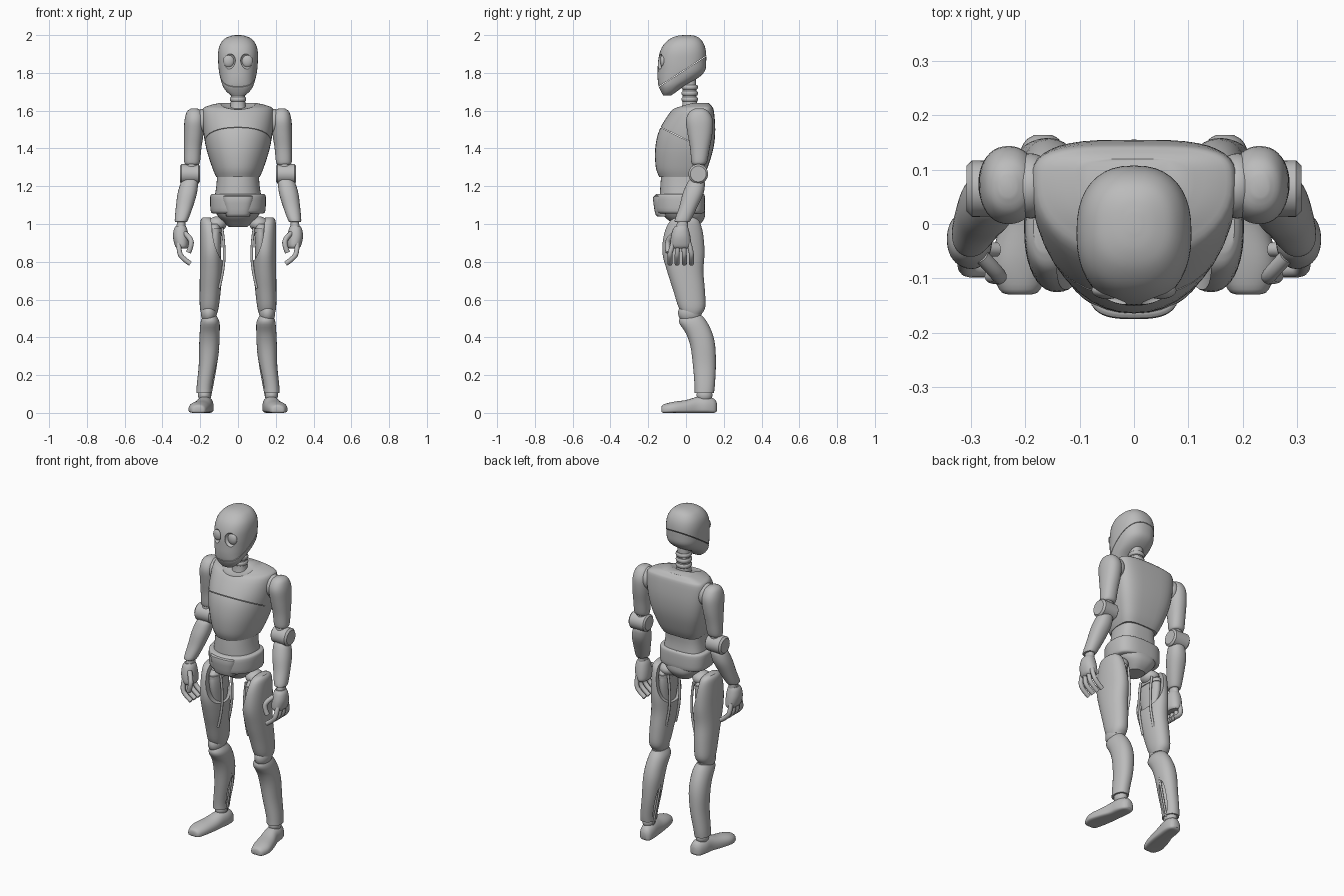
import bpy, bmesh, math
from mathutils import Matrix, Vector

cube = bpy.data.objects.get("Cube")
if cube:
    bpy.data.objects.remove(cube, do_unlink=True)

grey = bpy.data.materials.new("plain_grey")
grey.use_nodes = True
grey.diffuse_color = (0.5, 0.5, 0.5, 1)
grey.node_tree.nodes["Principled BSDF"].inputs["Base Color"].default_value = grey.diffuse_color


def finish(name, data, mirror):
    data.materials.append(grey)
    obj = bpy.data.objects.new(name, data)
    bpy.context.collection.objects.link(obj)
    if mirror:
        obj.modifiers.new("mirror", 'MIRROR')
    return obj


def from_bmesh(name, bm, mirror):
    bmesh.ops.recalc_face_normals(bm, faces=bm.faces)
    mesh = bpy.data.meshes.new(name)
    bm.to_mesh(mesh)
    bm.free()
    return finish(name, mesh, mirror)


def smooth_rings(rings, steps):
    """Catmull-Rom interpolation between the given sections."""
    result = []
    last = len(rings) - 1
    for i in range(last):
        quad = rings[max(i - 1, 0)], rings[i], rings[i + 1], rings[min(i + 2, last)]
        for k in range(steps):
            t = k / steps
            result.append([b + t * ((c - a) + t * ((2*a - 5*b + 4*c - d) + t * (3*b - a - 3*c + d))) / 2
                           if steps > 1 else b for a, b, c, d in zip(*quad)])
    return result + [list(rings[-1])]


def loft(name, rings, axis="z", mirror=True, low=2.2, high=2.2, mid=0.5, steps=4, sides=40):
    """Skin sections given as (position, centre, half width, near edge, far edge)."""
    bm = bmesh.new()
    loops = []
    for t, centre, half, near, far in smooth_rings(rings, steps):
        middle = near + (far - near) * mid
        loop = []
        for k in range(sides):
            a = math.tau * k / sides
            c, s = math.cos(a), math.sin(a)
            power = 2 / (high if s > 0 else low)
            u = centre + half * math.copysign(abs(c) ** power, c)
            reach = far - middle if s > 0 else middle - near
            v = middle + reach * math.copysign(abs(s) ** power, s)
            place = {"z": (u, v, t), "y": (u, t, v), "x": (t, u, v)}[axis]
            loop.append(bm.verts.new(place))
        loops.append(loop)
    for a, b in zip(loops, loops[1:]):
        for k in range(sides):
            j = (k + 1) % sides
            bm.faces.new((a[k], a[j], b[j], b[k]))
    bm.faces.new(loops[0])
    bm.faces.new(loops[-1])
    return from_bmesh(name, bm, mirror)


def ellipsoid(name, centre, radii, mirror=True, tilt=0):
    bm = bmesh.new()
    turn = Matrix.Translation(centre) @ Matrix.Rotation(math.radians(tilt), 4, 'X')
    bmesh.ops.create_uvsphere(bm, u_segments=32, v_segments=20, radius=1,
                              matrix=turn @ Matrix.Diagonal((*radii, 1)))
    return from_bmesh(name, bm, mirror)


def slab(centre, size, tilt):
    bm = bmesh.new()
    turn = Matrix.Translation(centre) @ Matrix.Rotation(math.radians(tilt), 4, 'X')
    bmesh.ops.create_cube(bm, size=1, matrix=turn @ Matrix.Diagonal((*size, 1)))
    return from_bmesh("seam_cutter", bm, False)


def tube(name, points, radius, mirror=True):
    curve = bpy.data.curves.new(name, 'CURVE')
    curve.dimensions = '3D'
    curve.bevel_depth = radius
    curve.bevel_resolution = 4
    curve.use_fill_caps = True
    line = curve.splines.new('NURBS')
    line.points.add(len(points) - 1)
    for p, co in zip(line.points, points):
        p.co = (*co, 1)
    line.order_u = 3
    line.use_endpoint_u = True
    return finish(name, curve, mirror)


def cut(obj, cutter):
    mod = obj.modifiers.new("cut", 'BOOLEAN')
    mod.operation = 'DIFFERENCE'
    mod.solver = 'EXACT'
    mod.object = cutter
    obj.modifiers.move(len(obj.modifiers) - 1, 0)
    bpy.context.view_layer.objects.active = obj
    bpy.ops.object.modifier_apply(modifier=mod.name)
    bpy.data.objects.remove(cutter, do_unlink=True)


# Head with mask seam and round eyes
head = loft("head", [(1.68, 0, .035, -.12, -.08), (1.7, 0, .06, -.132, -.05), (1.73, 0, .08, -.145, -.01),
                     (1.77, 0, .093, -.15, .06), (1.81, 0, .101, -.15, .1), (1.86, 0, .105, -.148, .107),
                     (1.91, 0, .105, -.138, .106), (1.95, 0, .095, -.118, .096), (1.98, 0, .072, -.085, .076),
                     (1.995, 0, .04, -.05, .05), (2, 0, .012, -.015, .02)], mirror=False, low=2.3, high=2.4)
cut(head, slab((0, 0, 1.82), (.4, .5, .003), 33))
for side in (-1, 1):
    cut(head, ellipsoid("eye_cutter", (side * .049, -.14, 1.862), (.037, .02, .042), False))
ellipsoid("eye_lens", (.049, -.122, 1.862), (.029, .016, .033))

# Neck with stacked rings
loft("neck", [(1.58, 0, .05, -.03, .075), (1.65, 0, .038, -.018, .058), (1.8, 0, .036, -.02, .052)], mirror=False)
for k in range(3):
    z = 1.66 + .032 * k
    loft("neck_ring", [(z - .012, 0, .038, -.018, .058), (z - .006, 0, .043, -.023, .063),
                       (z + .006, 0, .043, -.023, .063), (z + .012, 0, .038, -.018, .058)], mirror=False, steps=2)

# Torso: chest shell, waist, belt and pelvis
chest = loft("chest", [(1.64, 0, .1, 0, .12), (1.625, 0, .16, -.035, .135), (1.6, 0, .188, -.077, .147),
                       (1.5, 0, .185, -.14, .155), (1.4, 0, .168, -.163, .145), (1.3, 0, .137, -.16, .115),
                       (1.25, 0, .116, -.142, .09)], mirror=False, low=2.1, high=3.5, mid=.66)
cut(chest, ellipsoid("collar_cutter", (0, .01, 1.645), (.1, .1, .025), False, 18))
cut(chest, slab((0, -.08, 1.485), (.5, .2, .003), -26))
loft("waist", [(1.27, 0, .11, -.13, .085), (1.2, 0, .115, -.136, .08), (1.12, 0, .128, -.14, .088)],
     mirror=False, high=3, mid=.6)
loft("belt", [(1.055, 0, .132, -.145, .088), (1.07, 0, .145, -.163, .1), (1.145, 0, .147, -.166, .1),
              (1.16, 0, .136, -.152, .092)], mirror=False, high=2.8, mid=.6)
loft("belt_plate", [(1.04, 0, .06, -.15, -.06), (1.055, 0, .066, -.163, -.05), (1.135, 0, .084, -.175, -.05),
                    (1.15, 0, .08, -.165, -.06)], mirror=False, low=3, steps=3)
loft("pelvis", [(1.08, 0, .13, -.135, .098), (1.04, 0, .105, -.115, .1), (1.01, 0, .075, -.08, .085),
                (.985, 0, .05, -.05, .06)], mirror=False, low=2.6, high=2.6)

# Arms
ellipsoid("shoulder_joint", (.19, .07, 1.545), (.045, .06, .065))
loft("upper_arm", [(1.612, .232, .015, .05, .09), (1.595, .23, .04, .02, .12), (1.55, .23, .053, 0, .142),
                   (1.48, .234, .052, .008, .14), (1.4, .24, .046, .022, .125), (1.33, .243, .042, .028, .112),
                   (1.315, .243, .034, .035, .1)])
loft("elbow", [(.2, .065, .04, 1.225, 1.305), (.208, .065, .05, 1.215, 1.315), (.298, .065, .052, 1.213, 1.317),
               (.308, .065, .042, 1.223, 1.307)], axis="x", low=2, high=2, steps=1)
loft("elbow_link", [(1.34, .242, .03, .035, .1), (1.2, .256, .034, .025, .09)])
loft("forearm", [(1.235, .254, .035, .02, .09), (1.215, .258, .046, .005, .1), (1.16, .269, .051, -.018, .092),
                 (1.09, .284, .045, -.036, .06), (1.02, .3, .035, -.06, .025), (1.01, .302, .028, -.052, .015)])
loft("wrist", [(1.02, .3, .022, -.045, .01), (.97, .303, .024, -.055, .01)])
loft("palm", [(.99, .303, .026, -.058, .008), (.97, .304, .036, -.07, .015), (.93, .303, .041, -.08, .024),
              (.885, .298, .036, -.082, .028), (.87, .296, .025, -.07, .02)])
for k in range(4):
    root, tip = -.066 + .027 * k, -.085 + .038 * k
    tube("finger", [(.312, root, .9), (.314, tip, .85), (.29, tip, .815), (.252, tip, .79)], .013)
tube("thumb", [(.28, -.06, .95), (.252, -.09, .925), (.245, -.1, .89), (.262, -.095, .85)], .014)

# Thigh shell opened on its inner upper side, with core and rods
thigh = loft("thigh", [(1.035, .165, .02, -.05, .04), (1.015, .157, .042, -.085, .07), (.95, .144, .058, -.115, .09),
                       (.85, .141, .06, -.125, .098), (.75, .142, .06, -.1, .092), (.65, .147, .056, -.068, .1),
                       (.56, .152, .05, -.04, .102), (.52, .153, .04, -.015, .08)])
cut(thigh, ellipsoid("thigh_cutter", (.072, -.01, .99), (.075, .22, .19)))
ellipsoid("hip_joint", (.11, .005, 1), (.05, .055, .04))
loft("thigh_core", [(1, .125, .026, -.06, .05), (.97, .122, .032, -.085, .07), (.9, .12, .032, -.085, .07),
                    (.8, .122, .03, -.06, .05)])
for y in (-.045, .05):
    tube("thigh_rod", [(.085, y, .98), (.072, y, .9), (.074, y, .76), (.1, y, .66)], .007)
loft("thigh_band", [(.955, .12, .036, -.09, .075), (.975, .12, .036, -.09, .075)], steps=1)

# Knee, shin with an inner slot, and tendon
ellipsoid("knee", (.155, .02, .53), (.042, .062, .056))
shin = loft("shin", [(.515, .15, .036, -.025, .085), (.48, .148, .05, -.037, .112), (.42, .15, .053, 0, .14),
                     (.35, .153, .053, .024, .155), (.25, .161, .047, .037, .158), (.15, .176, .042, .045, .153),
                     (.105, .18, .041, .046, .148)])
cut(shin, ellipsoid("shin_cutter", (.118, .1, .2), (.035, .025, .12)))
tube("tendon", [(.106, .09, .33), (.124, .1, .2), (.15, .1, .08)], .006)

# Ankle and foot
ellipsoid("ankle", (.178, .098, .095), (.034, .042, .04))
loft("foot", [(-.13, .21, .02, .008, .03), (-.12, .21, .038, 0, .044), (-.07, .208, .054, 0, .058),
              (0, .193, .052, 0, .068), (.06, .179, .045, 0, .085), (.11, .173, .044, 0, .088),
              (.15, .168, .034, 0, .074), (.164, .167, .016, .01, .05)], axis="y", low=4, high=2.2, mid=.35)

# Smooth shading that keeps the cut edges sharp
bpy.ops.object.select_all(action='DESELECT')
for obj in bpy.context.scene.objects:
    if obj.type == 'MESH':
        obj.select_set(True)
        bpy.context.view_layer.objects.active = obj
bpy.ops.object.shade_smooth_by_angle(angle=math.radians(38))
